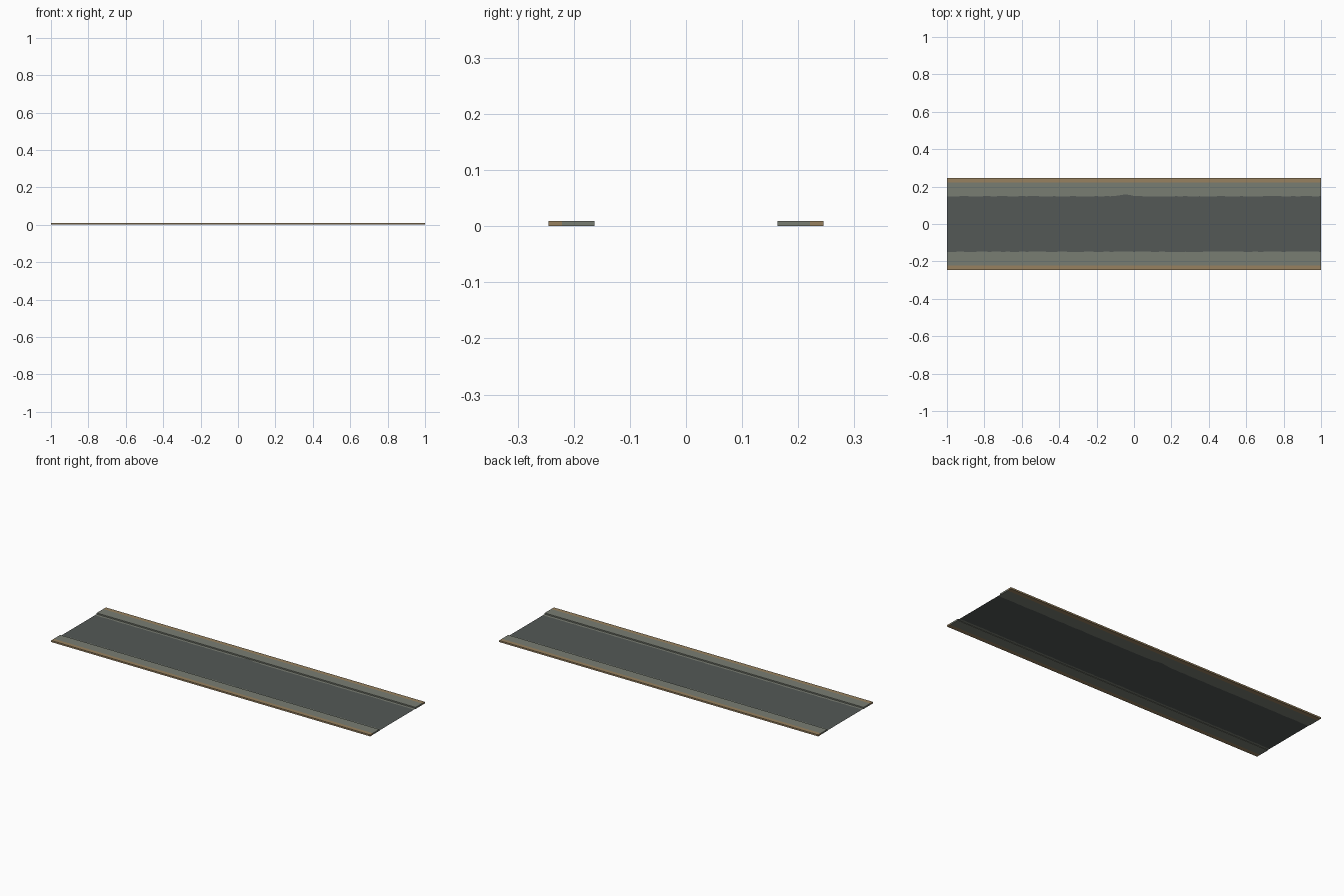
import bpy, bmesh, math, random

if "Cube" in bpy.data.objects:
    bpy.data.objects.remove(bpy.data.objects["Cube"])

random.seed(4)
LENGTH, HEIGHT = 2.0, 0.009
INNER, SPLIT, OUTER = 0.163, 0.221, 0.245
ROAD_Z = 0.002


def material(name, colour):
    m = bpy.data.materials.new(name)
    m.diffuse_color = (*colour, 1)
    m.use_nodes = True
    m.node_tree.nodes["Principled BSDF"].inputs["Base Color"].default_value = m.diffuse_color
    return m


asphalt = material("dark asphalt", (0.088, 0.099, 0.093))
concrete = material("grey concrete", (0.190, 0.205, 0.170))
tan = material("tan edging", (0.310, 0.220, 0.115))


def finish(bm, name, mats):
    mesh = bpy.data.meshes.new(name)
    bm.to_mesh(mesh)
    bm.free()
    for m in mats:
        mesh.materials.append(m)
    ob = bpy.data.objects.new(name, mesh)
    bpy.context.collection.objects.link(ob)


# Raised pavements: one closed slab per side, with a tan outer edge
def pavement(name, side):
    bm = bmesh.new()
    bmesh.ops.create_cube(bm, size=1)
    for v in bm.verts:
        v.co.x *= LENGTH
        v.co.y = side * (OUTER if v.co.y > 0 else INNER)
        v.co.z = HEIGHT if v.co.z > 0 else 0
    bmesh.ops.bisect_plane(bm, geom=bm.verts[:] + bm.edges[:] + bm.faces[:],
                           plane_co=(0, side * SPLIT, 0), plane_no=(0, 1, 0))
    bmesh.ops.recalc_face_normals(bm, faces=bm.faces[:])
    for f in bm.faces:
        f.material_index = int(abs(f.calc_center_median().y) > SPLIT)
    finish(bm, name, [concrete, tan])


pavement("pavement_left", 1)
pavement("pavement_right", -1)

# Thin road sheet: dark lane with slightly uneven edges and pale gutters
bm = bmesh.new()
N = 80
rows = []
for i in range(N + 1):
    x = -1 + LENGTH * i / N
    bump = 0.009 * math.exp(-((x + 0.05) / 0.05) ** 2)
    top = 0.148 + random.uniform(-0.0015, 0.0015) + bump
    low = -0.148 + random.uniform(-0.002, 0.002)
    rows.append([bm.verts.new((x, y, ROAD_Z)) for y in (-INNER, low, top, INNER)])
for a, b in zip(rows, rows[1:]):
    for j in range(3):
        f = bm.faces.new((a[j], b[j], b[j + 1], a[j + 1]))
        f.material_index = 0 if j == 1 else 1
finish(bm, "road_surface", [asphalt, concrete])
